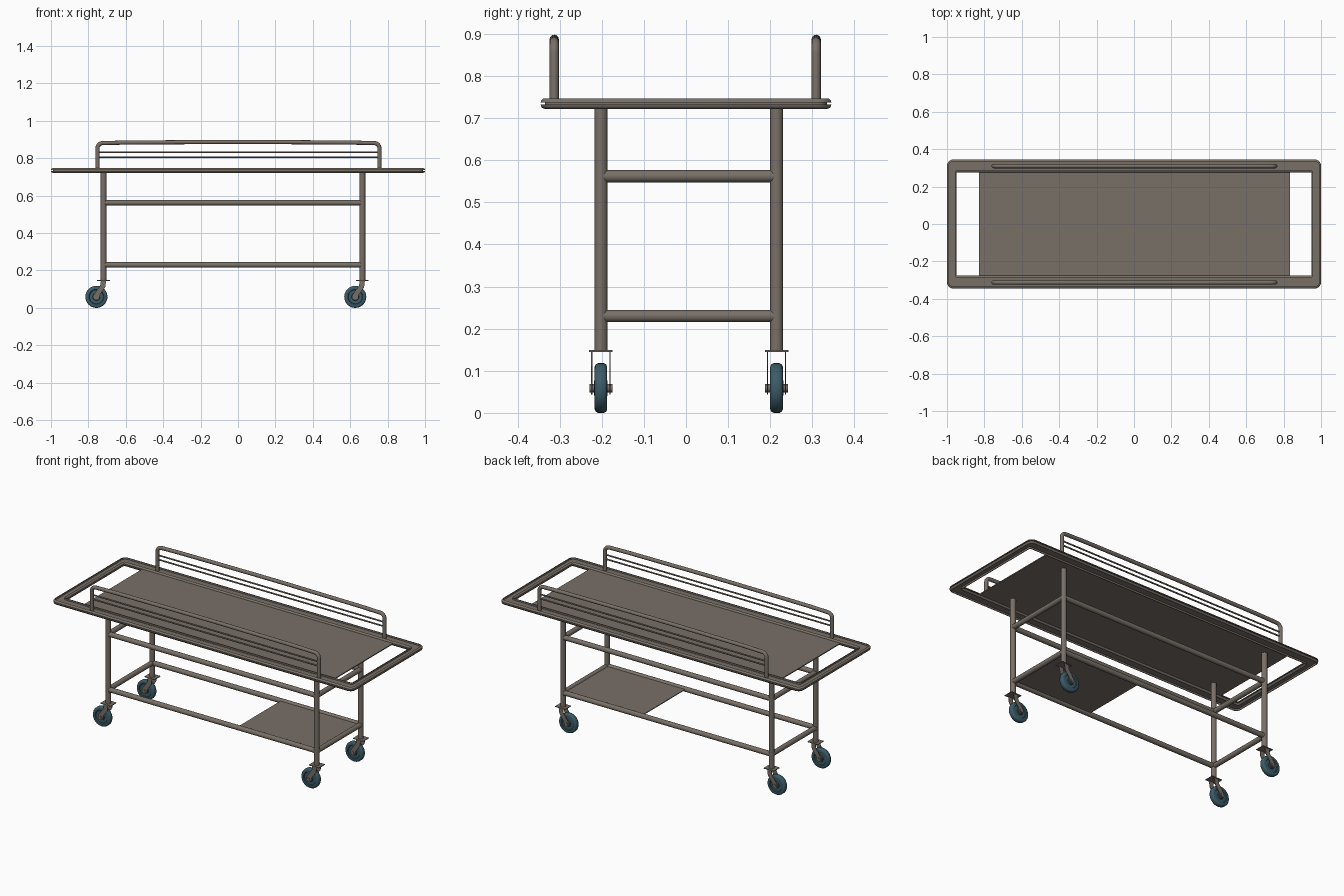
import bpy, bmesh, math
from mathutils import Vector

if "Cube" in bpy.data.objects:
    bpy.data.objects.remove(bpy.data.objects["Cube"])


def material(name, rgb):
    m = bpy.data.materials.new(name)
    m.diffuse_color = (*rgb, 1)
    m.use_nodes = True
    m.node_tree.nodes["Principled BSDF"].inputs["Base Color"].default_value = m.diffuse_color
    return m


STEEL = material("warm_grey_steel", (0.190, 0.163, 0.137))
RUBBER = material("blue_grey_rubber", (0.045, 0.105, 0.135))


def activate(ob):
    bpy.ops.object.select_all(action='DESELECT')
    ob.select_set(True)
    bpy.context.view_layer.objects.active = ob


def finish(name, bm, mat, smooth=True):
    bmesh.ops.recalc_face_normals(bm, faces=bm.faces[:])
    me = bpy.data.meshes.new(name)
    bm.to_mesh(me)
    bm.free()
    me.materials.append(mat)
    ob = bpy.data.objects.new(name, me)
    bpy.context.collection.objects.link(ob)
    if smooth:
        activate(ob)
        bpy.ops.object.shade_smooth_by_angle(angle=math.radians(40))
    return ob


def rod(name, a, b, r, mat=STEEL, sides=20):
    a, b = Vector(a), Vector(b)
    bm = bmesh.new()
    bmesh.ops.create_cone(bm, cap_ends=True, segments=sides, radius1=r, radius2=r,
                          depth=(b - a).length)
    bm.transform((b - a).to_track_quat('Z', 'Y').to_matrix().to_4x4())
    bmesh.ops.translate(bm, verts=bm.verts[:], vec=(a + b) / 2)
    return finish(name, bm, mat)


def box(name, lo, hi, mat=STEEL):
    bm = bmesh.new()
    bmesh.ops.create_cube(bm, size=1)
    for v in bm.verts:
        v.co = [(l + h) / 2 + c * (h - l) for l, h, c in zip(lo, hi, v.co)]
    return finish(name, bm, mat, False)


def skin(bm, rings, closed=True):
    """Join consecutive rings of vertices, wrapping back to the first."""
    vs = [[bm.verts.new(p) for p in ring] for ring in rings]
    n = len(vs[0])
    for i in range(len(vs) if closed else len(vs) - 1):
        a, b = vs[i], vs[(i + 1) % len(vs)]
        for j in range(n):
            k = (j + 1) % n
            bm.faces.new((a[j], a[k], b[k], b[j]))
    return vs


def rounded_rect(hx, hy, r, z, steps=6):
    pts = []
    for q, (sx, sy) in enumerate(((1, 1), (-1, 1), (-1, -1), (1, -1))):
        for s in range(steps + 1):
            t = math.pi / 2 * (q + s / steps)
            pts.append((sx * (hx - r) + r * math.cos(t), sy * (hy - r) + r * math.sin(t), z))
    return pts


# Bed frame: rounded section swept round a rounded rectangle
Z0, Z1, ER = 0.722, 0.747, 0.010
section = []
for cx, cz, start in ((1, Z1 - ER, 90), (0, Z1 - ER, 0), (0, Z0 + ER, -90), (1, Z0 + ER, -180)):
    # inset from the outer edge (0) to the inner edge (1), corner by corner
    for s in range(5):
        t = math.radians(start + 90 * s / 4)
        section.append((cx, ER * math.cos(t), cz + ER * math.sin(t)))
rings = []
for side, off, z in section:
    if side == 0:
        d = ER - off
        rings.append(rounded_rect(1.0 - d, 0.345 - d, 0.035 - d, z))
    else:
        d = ER + off
        rings.append(rounded_rect(0.948 + d, 0.276 + d, 0.003 + d, z))
bm = bmesh.new()
skin(bm, rings)
finish("bed_frame", bm, STEEL)

# Bed panel and lower shelf
box("bed_panel", (-0.83, -0.29, 0.732), (0.834, 0.29, 0.738))
box("lower_shelf", (0.14, -0.2, 0.230), (0.665, 0.214, 0.235))

# Legs and the two levels of crossbars
LEG_X, LEG_Y, R = (-0.719, 0.665), (-0.202, 0.215), 0.0155
for x in LEG_X:
    for y in LEG_Y:
        rod("leg", (x, y, 0.147), (x, y, 0.733), R)
for z in (0.23, 0.562):
    for y in LEG_Y:
        rod("long_bar", (LEG_X[0], y, z), (LEG_X[1], y, z), 0.0145)
    for x in LEG_X:
        rod("end_bar", (x, LEG_Y[0], z), (x, LEG_Y[1], z), 0.0145)

# Side rails: bent tube with two thin rods
XL, XR, ZT, BEND = -0.751, 0.756, 0.881, 0.027
for y in (-0.313, 0.309):
    path = [(XL, 0.735)]
    for cx, start in ((XL + BEND, 180), (XR - BEND, 90)):
        for s in range(7):
            t = math.radians(start - 90 * s / 6)
            path.append((cx + BEND * math.cos(t), ZT - BEND + BEND * math.sin(t)))
        if start == 180:
            path += [(-0.6, 0.884), (-0.1, 0.887), (0.1, 0.887), (0.6, 0.884)]
    path.append((XR, 0.735))
    cu = bpy.data.curves.new("side_rail", 'CURVE')
    cu.dimensions = '3D'
    cu.bevel_depth = 0.011
    cu.bevel_resolution = 4
    cu.use_fill_caps = True
    sp = cu.splines.new('POLY')
    sp.points.add(len(path) - 1)
    for p, (x, z) in zip(sp.points, path):
        p.co = (x, y, z, 1)
    cu.materials.append(STEEL)
    ob = bpy.data.objects.new("side_rail", cu)
    bpy.context.collection.objects.link(ob)
    activate(ob)
    bpy.ops.object.convert(target='MESH')
    bpy.ops.object.shade_smooth_by_angle(angle=math.radians(40))
    for z in (0.806, 0.832):
        rod("rail_rod", (XL, y, z), (XR, y, z), 0.0045, sides=12)

# Wheel half profile: (radius, distance from the middle plane)
TYRE = [(0.008, 0.016), (0.018, 0.016), (0.020, 0.010), (0.037, 0.010), (0.040, 0.0145),
        (0.050, 0.0150), (0.056, 0.0125), (0.059, 0.0070)]


def wheel(x, y, z):
    prof = TYRE + [(r, -w) for r, w in reversed(TYRE)]
    rings = []
    for r, w in prof:
        rings.append([(x + r * math.cos(a), y + w, z + r * math.sin(a))
                      for a in (2 * math.pi * k / 32 for k in range(32))])
    bm = bmesh.new()
    skin(bm, rings)
    finish("caster_wheel", bm, RUBBER)


def fork_arm(x, y, wx):
    """Thin slanted plate, narrowing from the mount down around the axle."""
    pts = [(x + 0.014, 0.147), (x - 0.014, 0.147), (x - 0.018, 0.120), (wx - 0.014, 0.070)]
    for k in range(7):
        t = math.radians(160 + 180 * k / 6)
        pts.append((wx + 0.016 * math.cos(t), 0.059 + 0.016 * math.sin(t)))
    pts += [(wx + 0.020, 0.072), (x + 0.009, 0.110)]
    bm = bmesh.new()
    vs = skin(bm, [[(px, y + d, pz) for px, pz in pts] for d in (-0.0015, 0.0015)], False)
    for ring in vs:
        bm.faces.new(ring)
    finish("caster_fork", bm, STEEL, False)


# Casters trailing behind every leg
for x in LEG_X:
    for y in LEG_Y:
        wx = x - 0.038
        wheel(wx, y, 0.059)
        box("caster_plate", (x - 0.034, y - 0.028, 0.145), (x + 0.034, y + 0.028, 0.149))
        for s in (-1, 1):
            fork_arm(x, y + s * 0.0215, wx)
        rod("caster_axle", (wx, y - 0.027, 0.059), (wx, y + 0.027, 0.059), 0.010, sides=12)
